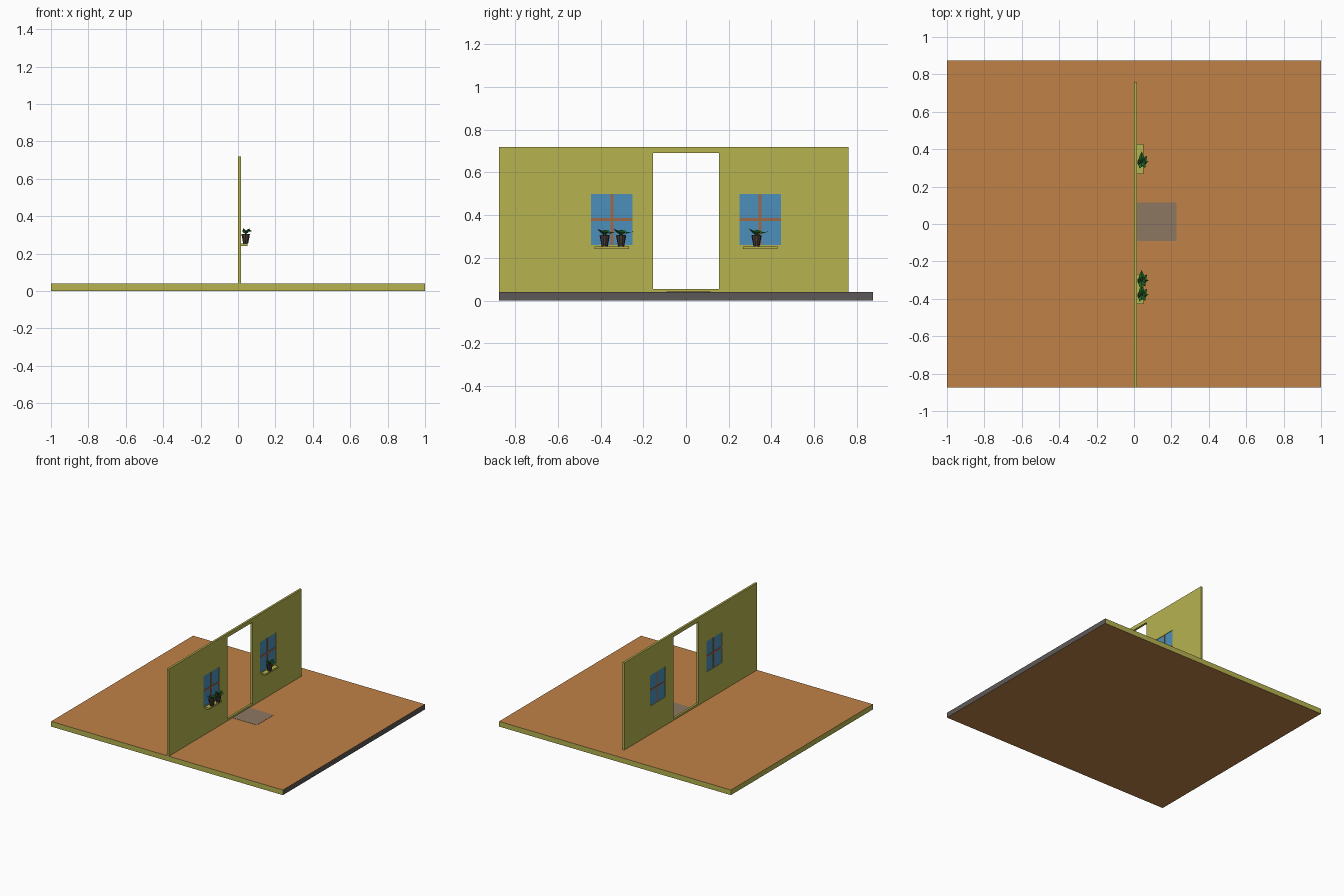
import bpy, bmesh, math
from mathutils import Vector

if "Cube" in bpy.data.objects:
    bpy.data.objects.remove(bpy.data.objects["Cube"])


def mat(name, r, g, b):
    lin = lambda c: (c / 255 / 12.92) if c < 11 else ((c / 255 + 0.055) / 1.055) ** 2.4
    m = bpy.data.materials.new(name)
    m.diffuse_color = (lin(r), lin(g), lin(b), 1)
    m.use_nodes = True
    m.node_tree.nodes["Principled BSDF"].inputs["Base Color"].default_value = m.diffuse_color
    return m


OLIVE = mat("olive_plaster", 182, 180, 80)
ORANGE = mat("orange_floor", 192, 130, 71)
GREY = mat("dark_grey", 93, 89, 87)
MAT = mat("mat_grey_brown", 141, 119, 97)
BLUE = mat("window_blue", 76, 143, 187)
BROWN = mat("frame_brown", 158, 106, 72)
POT = mat("pot_charcoal", 72, 62, 57)
SOIL = mat("soil_brown", 58, 42, 30)
GREEN = mat("leaf_green", 36, 110, 42)


def finish(name, bm, *mats):
    me = bpy.data.meshes.new(name)
    bm.to_mesh(me)
    bm.free()
    ob = bpy.data.objects.new(name, me)
    bpy.context.collection.objects.link(ob)
    for m in mats:
        me.materials.append(m)
    return ob


def box(name, x, y, z, *mats):
    bm = bmesh.new()
    bmesh.ops.create_cube(bm, size=1)
    for v in bm.verts:
        for i, r in enumerate((x, y, z)):
            v.co[i] = r[0] if v.co[i] < 0 else r[1]
    bm.normal_update()
    return finish(name, bm, *mats)


# floor slab: orange top and bottom, grey right edge, olive other edges
floor = box("floor", (-1, 1), (-0.875, 0.875), (0, 0.04), OLIVE, ORANGE, GREY)
for p in floor.data.polygons:
    p.material_index = 1 if abs(p.normal.z) > 0.5 else 2 if p.normal.x > 0.5 else 0

# wall with doorway and two window openings, made as a grid with gaps
WX = 0.016
WINDOWS = ((-0.445, -0.25), (0.25, 0.445))
WZ = (0.26, 0.50)
ys = [-0.875, -0.445, -0.25, -0.155, 0.155, 0.25, 0.445, 0.76]
zs = [0.04, 0.055, 0.26, 0.50, 0.69, 0.72]


def is_open(y, z):
    if abs(y) < 0.155:
        return 0.055 < z < 0.69
    return WZ[0] < z < WZ[1] and any(a < y < b for a, b in WINDOWS)


bm = bmesh.new()
for y0, y1 in zip(ys, ys[1:]):
    for z0, z1 in zip(zs, zs[1:]):
        if not is_open((y0 + y1) / 2, (z0 + z1) / 2):
            bm.faces.new([bm.verts.new((0, y, z)) for y, z in
                          ((y0, z0), (y1, z0), (y1, z1), (y0, z1))])
bmesh.ops.remove_doubles(bm, verts=bm.verts, dist=1e-5)
ext = bmesh.ops.extrude_face_region(bm, geom=bm.faces[:], use_keep_orig=True)
bmesh.ops.translate(bm, vec=(WX, 0, 0),
                    verts=[g for g in ext["geom"] if isinstance(g, bmesh.types.BMVert)])
bmesh.ops.recalc_face_normals(bm, faces=bm.faces)
bmesh.ops.dissolve_limit(bm, angle_limit=0.01, verts=bm.verts, edges=bm.edges)
finish("wall", bm, OLIVE)

# windows: glass, crossed glazing bars and outside sill
for side, (a, b) in zip(("left", "right"), WINDOWS):
    c = (a + b) / 2
    zc = sum(WZ) / 2
    box(f"{side}_glass", (0.004, 0.012), (a, b), WZ, BLUE)
    box(f"{side}_upright_bar", (0.002, 0.014), (c - 0.007, c + 0.007), WZ, BROWN)
    box(f"{side}_cross_bar", (0.002, 0.014), (a, b), (zc - 0.007, zc + 0.007), BROWN)
    box(f"{side}_sill", (WX, 0.05), (c - 0.081, c + 0.081), (0.241, 0.254), OLIVE)

# doormat
box("doormat", (WX, 0.228), (-0.092, 0.115), (0.04, 0.0415), MAT)


def plant(name, x, y, z):
    # tapered pot
    bm = bmesh.new()
    bmesh.ops.create_cone(bm, cap_ends=True, segments=10, radius1=0.014,
                          radius2=0.024, depth=0.05)
    bmesh.ops.translate(bm, vec=(x, y, z + 0.025), verts=bm.verts)
    finish(name + "_pot", bm, POT)
    bm = bmesh.new()
    bmesh.ops.create_cone(bm, cap_ends=True, segments=10, radius1=0.02,
                          radius2=0.02, depth=0.004)
    bmesh.ops.translate(bm, vec=(x, y, z + 0.05), verts=bm.verts)
    finish(name + "_soil", bm, SOIL)
    # folded pointed leaves: heading, reach, middle height, tip height, half width
    bm = bmesh.new()
    for ang, reach, mid, tip, w in ((90, 0.058, 0.066, 0.069, 0.015),
                                    (50, 0.045, 0.075, 0.060, 0.014),
                                    (5, 0.036, 0.078, 0.064, 0.015),
                                    (-55, 0.036, 0.074, 0.080, 0.014),
                                    (-110, 0.036, 0.070, 0.082, 0.014),
                                    (175, 0.022, 0.068, 0.076, 0.012)):
        d = Vector((math.cos(math.radians(ang)), math.sin(math.radians(ang)), 0))
        s = Vector((-d.y, d.x, 0)) * w
        o = Vector((x, y, z))
        pt = lambda r, h, k=0: bm.verts.new(o + d * r + s * k + Vector((0, 0, h)))
        base, m, t = pt(0.002, 0.05), pt(reach * 0.5, mid), pt(reach, tip)
        l, r = pt(reach * 0.42, mid - 0.006, 1), pt(reach * 0.42, mid - 0.006, -1)
        for f in ((base, m, l), (m, t, l), (base, r, m), (m, r, t)):
            bm.faces.new(f)
    finish(name + "_leaves", bm, GREEN)


for i, y in enumerate((-0.381, -0.304, 0.33)):
    plant(f"plant_{i + 1}", 0.041, y, 0.254)
